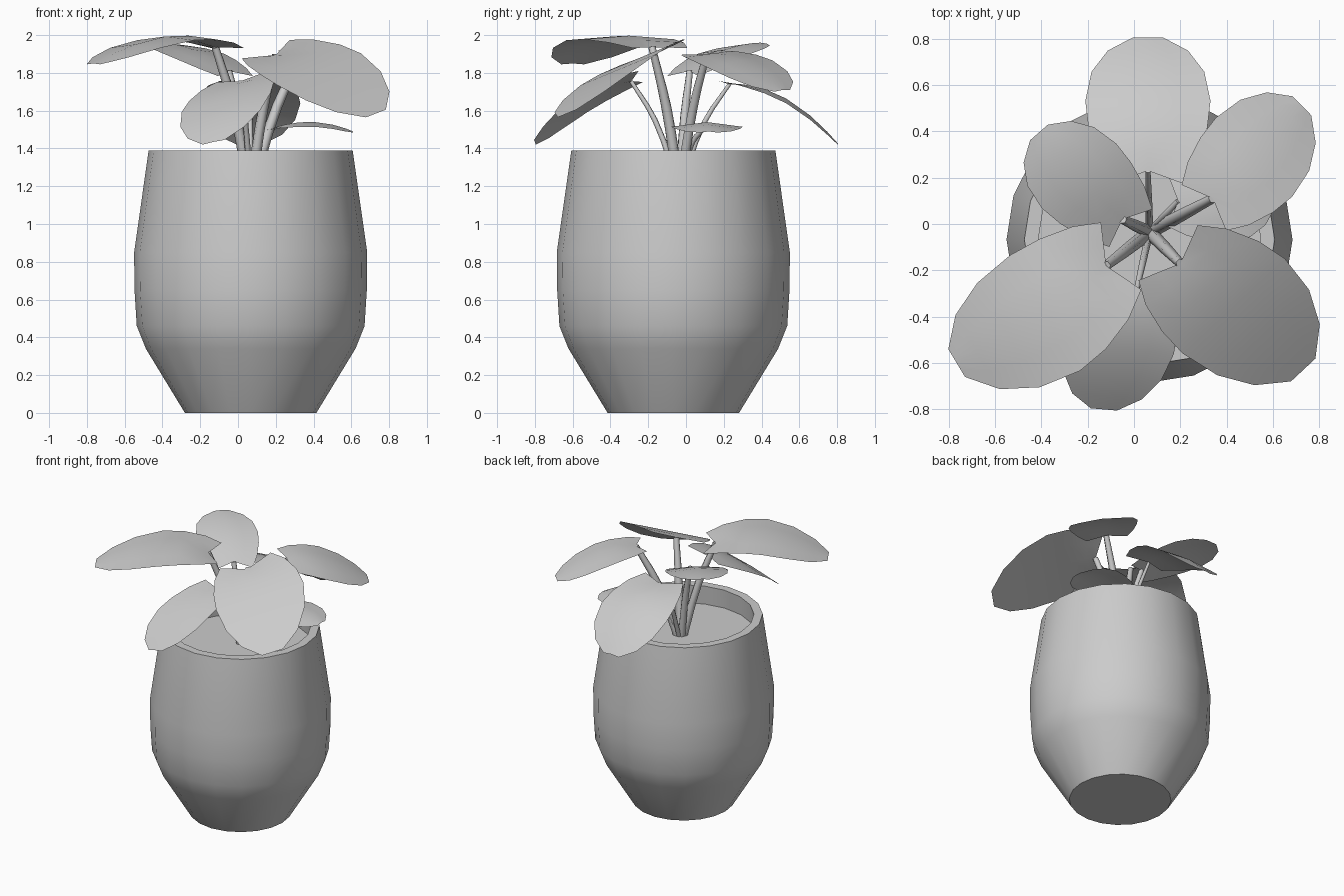
import bpy, math
from mathutils import Vector

if "Cube" in bpy.data.objects:
    bpy.data.objects.remove(bpy.data.objects["Cube"])

CX, CY = 0.067, -0.067


def finish(name, verts, faces, angle=35):
    me = bpy.data.meshes.new(name)
    me.from_pydata(verts, [], faces)
    ob = bpy.data.objects.new(name, me)
    bpy.context.collection.objects.link(ob)
    bpy.ops.object.select_all(action='DESELECT')
    ob.select_set(True)
    bpy.context.view_layer.objects.active = ob
    bpy.ops.object.mode_set(mode='EDIT')
    bpy.ops.mesh.select_all(action='SELECT')
    bpy.ops.mesh.normals_make_consistent(inside=False)
    bpy.ops.object.mode_set(mode='OBJECT')
    bpy.ops.object.shade_smooth_by_angle(angle=math.radians(angle))
    return ob


def lathe(name, profile, n=20):
    """Revolve (radius, z) points, capping the first and last ring."""
    verts, faces = [], []
    for r, z in profile:
        for i in range(n):
            a = math.tau * i / n
            verts.append((CX + r * math.cos(a), CY + r * math.sin(a), z))
    for k in range(len(profile) - 1):
        for i in range(n):
            j = (i + 1) % n
            faces.append((k*n + i, k*n + j, (k+1)*n + j, (k+1)*n + i))
    faces.append(tuple(range(n))[::-1])
    faces.append(tuple((len(profile) - 1) * n + i for i in range(n)))
    return finish(name, verts, faces)


# Pot: outer wall, flat rim, short inner wall closed by the soil
lathe("pot", [(0.348, 0), (0.555, 0.34), (0.603, 0.46), (0.615, 0.65),
              (0.617, 0.85), (0.54, 1.39), (0.48, 1.39), (0.49, 1.25)])

# Leaf rows: position along midrib, relative half width, set-back of the edge
ROWS = [(0.0, 0.58, -0.10), (0.14, 0.80, -0.05), (0.32, 0.95, 0.0), (0.52, 1.0, 0.0),
        (0.74, 0.90, 0.0), (0.90, 0.64, 0.0), (1.0, 0.24, 0.0)]


def leaf(name, base, mid, tip, side, fold=0.02):
    base, mid, tip, side = map(Vector, (base, mid, tip, side))

    def rib(t):
        return (base * (2*t - 1) * (t - 1) + mid * 4*t*(1 - t) + tip * t*(2*t - 1))

    verts, faces = [], []
    for t, w, back in ROWS:
        for s in (-1, -0.5, 0, 0.5, 1):
            p = rib(t) + (tip - base) * back * abs(s) + side * w * s
            p.z -= fold * w * abs(s)
            verts.append(p)
    for r in range(len(ROWS) - 1):
        for c in range(4):
            a = r * 5 + c
            faces.append((a, a + 1, a + 6, a + 5))
    return finish(name, verts, faces, 60)


def stem(name, end, radius):
    """Bowed stem from the soil up to a leaf base."""
    end = Vector(end)
    start = Vector((CX, -0.035, 1.23)) + Vector((end.x - CX, end.y + 0.035, 0)) * 0.06
    bend = start.lerp(end, 0.48) + Vector((0, 0, 0.07))
    cu = bpy.data.curves.new(name, 'CURVE')
    cu.dimensions = '3D'
    cu.bevel_depth = radius
    cu.bevel_resolution = 1
    cu.use_fill_caps = True
    cu.resolution_u = 3
    sp = cu.splines.new('BEZIER')
    sp.bezier_points.add(2)
    for bp, p, r in zip(sp.bezier_points, (start, bend, end), (1.1, 1.0, 0.75)):
        bp.co = p
        bp.radius = r
        bp.handle_left_type = bp.handle_right_type = 'AUTO'
    bpy.context.collection.objects.link(bpy.data.objects.new(name, cu))


# Each plant shoot: name, leaf base, middle, tip, half-width vector, fold, stem radius
SHOOTS = [
    ("back", (0.06, 0.23, 1.74), (0.06, 0.52, 1.67), (0.06, 0.805, 1.425),
     (0.27, 0, 0), 0.025, 0.015),
    ("back_right", (0.34, 0.11, 1.90), (0.51, 0.28, 1.87), (0.725, 0.51, 1.71),
     (0.165, -0.17, -0.02), 0.02, 0.027),
    ("front_right", (0.2, -0.17, 1.895), (0.42, -0.345, 1.825), (0.73, -0.63, 1.585),
     (0.22, 0.205, 0.085), 0.0, 0.027),
    ("front_left", (-0.12, -0.18, 1.935), (-0.37, -0.375, 1.995), (-0.765, -0.60, 1.85),
     (-0.15, 0.25, 0.0), 0.02, 0.027),
    ("back_left", (-0.05, 0.02, 1.81), (-0.23, 0.20, 1.92), (-0.41, 0.395, 1.96),
     (0.16, 0.14, 0.0), 0.02, 0.025),
    ("front", (0.01, -0.29, 1.755), (-0.06, -0.53, 1.66), (-0.13, -0.80, 1.435),
     (0.235, -0.02, 0.05), 0.01, 0.015),
    ("right", (0.19, 0.10, 1.51), (0.40, 0.11, 1.54), (0.61, 0.12, 1.49),
     (0.0, -0.19, 0.0), 0.025, 0.015),
]
for name, base, mid, tip, side, fold, radius in SHOOTS:
    leaf(name + "_leaf", base, mid, tip, side, fold)
    stem(name + "_stem", base, radius)
